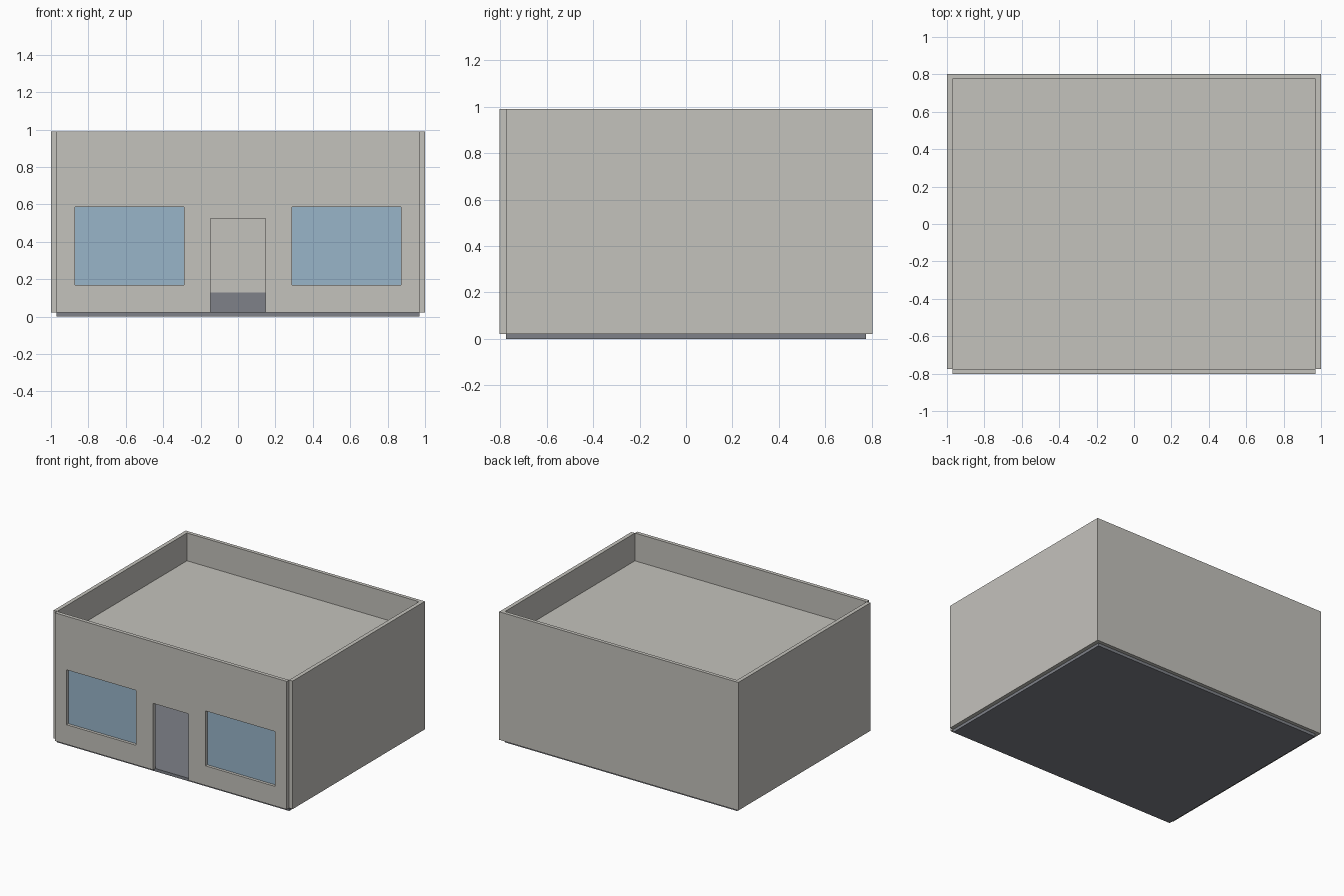
import bpy, bmesh

if "Cube" in bpy.data.objects:
    bpy.data.objects.remove(bpy.data.objects["Cube"])


def material(name, hex_rgb):
    def lin(c):
        return c / 12.92 if c <= 0.04045 else ((c + 0.055) / 1.055) ** 2.4
    m = bpy.data.materials.new(name)
    m.diffuse_color = [lin(int(hex_rgb[i:i + 2], 16) / 255) for i in (0, 2, 4)] + [1]
    m.use_nodes = True
    m.node_tree.nodes["Principled BSDF"].inputs["Base Color"].default_value = m.diffuse_color
    return m


PLASTER = material("warm_grey_plaster", "C4C2BC")
FLOOR = material("slate_floor", "7E8188")
GLASS = material("blue_glass", "98B5C9")


def finish(name, bm, mat):
    bmesh.ops.recalc_face_normals(bm, faces=bm.faces)
    me = bpy.data.meshes.new(name)
    bm.to_mesh(me)
    bm.free()
    me.materials.append(mat)
    ob = bpy.data.objects.new(name, me)
    bpy.context.collection.objects.link(ob)
    return ob


def extrude(bm, vec):
    res = bmesh.ops.extrude_face_region(bm, geom=bm.faces[:])
    verts = [g for g in res["geom"] if isinstance(g, bmesh.types.BMVert)]
    bmesh.ops.translate(bm, verts=verts, vec=vec)


def box(name, x0, x1, y0, y1, z0, z1, mat):
    bm = bmesh.new()
    bm.faces.new([bm.verts.new(p) for p in
                  ((x0, y0, z0), (x1, y0, z0), (x1, y1, z0), (x0, y1, z0))])
    extrude(bm, (0, 0, z1 - z0))
    return finish(name, bm, mat)


BOT, TOP = 0.022, 0.99      # wall bottom and top
IX, OX = 0.97, 1.0          # inner and outer half width
FY, BY = -0.775, 0.776      # inner front and inner back

# Side and back walls: one U-shaped plan, extruded upward
bm = bmesh.new()
plan = [(-OX, FY), (-IX, FY), (-IX, BY), (IX, BY), (IX, FY), (OX, FY),
        (OX, 0.803), (-OX, 0.803)]
bm.faces.new([bm.verts.new((x, y, BOT)) for x, y in plan])
extrude(bm, (0, 0, TOP - BOT))
finish("side_and_back_walls", bm, PLASTER)

# Front wall: grid of cells with the door and window cells left out
WX0, WX1, WZ0, WZ1 = 0.29, 0.872, 0.17, 0.585
DX, DZ = 0.147, 0.525
xs = [-IX, -WX1, -WX0, -DX, DX, WX0, WX1, IX]
zs = [BOT, WZ0, DZ, WZ1, TOP]
bm = bmesh.new()
grid = [[bm.verts.new((x, -0.803, z)) for z in zs] for x in xs]
for i in range(len(xs) - 1):
    for j in range(len(zs) - 1):
        cx, cz = (xs[i] + xs[i + 1]) / 2, (zs[j] + zs[j + 1]) / 2
        window = WX0 < abs(cx) < WX1 and WZ0 < cz < WZ1
        door = abs(cx) < DX and cz < DZ
        if not (window or door):
            bm.faces.new((grid[i][j], grid[i + 1][j],
                          grid[i + 1][j + 1], grid[i][j + 1]))
extrude(bm, (0, 0.803 + FY, 0))
finish("front_wall", bm, PLASTER)

# Window panes at the back of the openings
for side, s in (("left", -1), ("right", 1)):
    a, b = sorted((s * WX0, s * WX1))
    box(side + "_window_pane", a, b, FY - 0.006, FY - 0.001, WZ0, WZ1, GLASS)

# Floor slab, and the low skirting seen through the open doorway
box("floor_slab", -IX, IX, FY, BY, 0, BOT, FLOOR)
box("back_skirting", -IX, IX, BY - 0.008, BY - 0.001, BOT, 0.13, FLOOR)
for side, s in (("left", -1), ("right", 1)):
    a, b = sorted((s * (IX - 0.008), s * (IX - 0.001)))
    box(side + "_skirting", a, b, FY, BY - 0.008, BOT, 0.13, FLOOR)

# Flat roof sunk behind the parapet
box("roof", -IX, IX, FY, BY, 0.755, 0.78, PLASTER)
